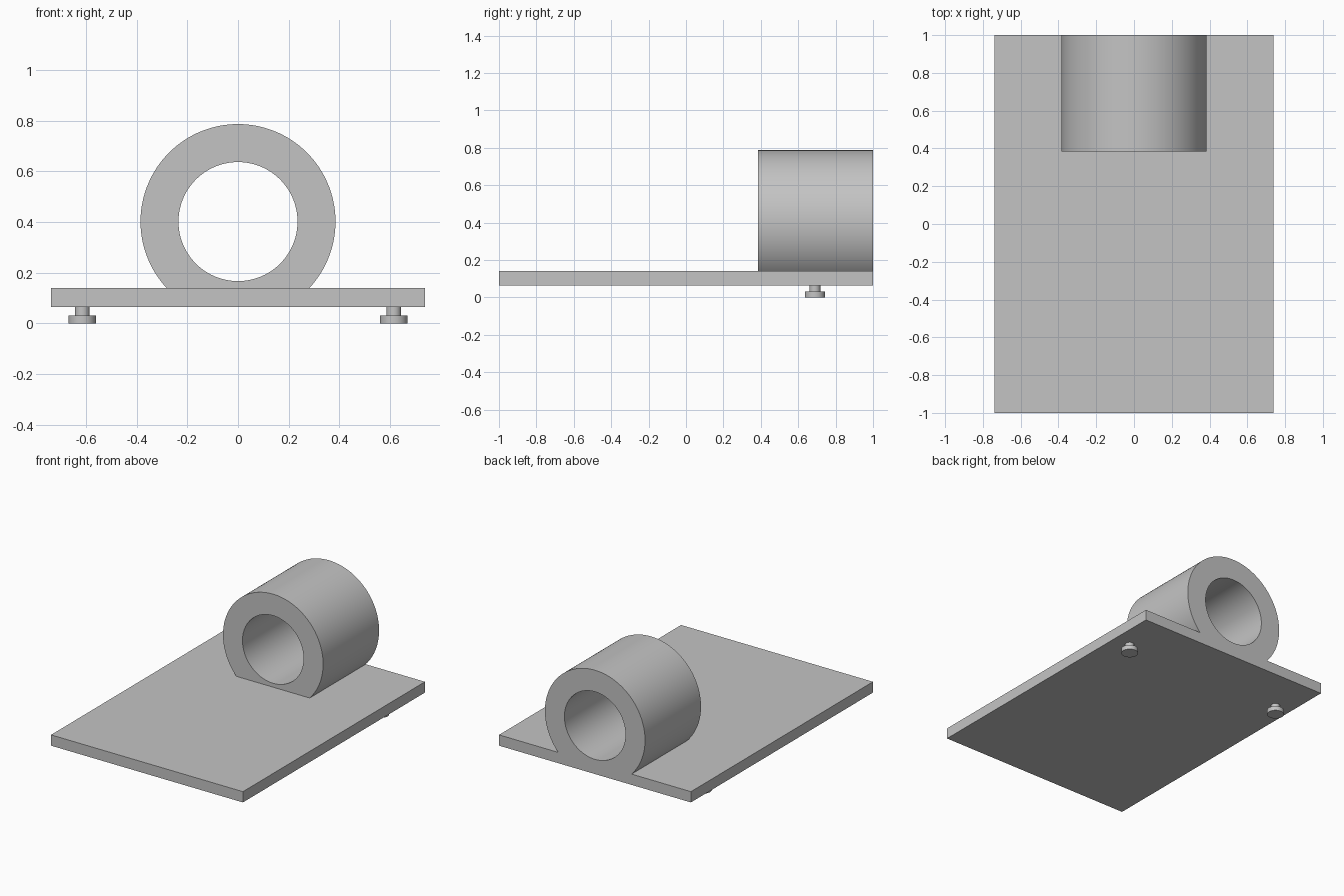
import bpy, bmesh, math

cube = bpy.data.objects.get("Cube")
if cube:
    bpy.data.objects.remove(cube, do_unlink=True)

grey = bpy.data.materials.new("plain_grey")
grey.use_nodes = True
colour = (0.55, 0.55, 0.55, 1)
grey.diffuse_color = colour
grey.node_tree.nodes["Principled BSDF"].inputs["Base Color"].default_value = colour

PLATE_BOTTOM, PLATE_TOP = 0.065, 0.14
HALF_WIDTH, BACK = 0.738, 1.0


def finish(name, bm):
    """Turn a bmesh into a grey object with sharp edges kept."""
    bmesh.ops.recalc_face_normals(bm, faces=bm.faces)
    mesh = bpy.data.meshes.new(name)
    bm.to_mesh(mesh)
    bm.free()
    mesh.materials.append(grey)
    obj = bpy.data.objects.new(name, mesh)
    bpy.context.collection.objects.link(obj)
    bpy.ops.object.select_all(action="DESELECT")
    obj.select_set(True)
    bpy.context.view_layer.objects.active = obj
    bpy.ops.object.shade_smooth_by_angle(angle=math.radians(30))
    return obj


def base_plate():
    bm = bmesh.new()
    bmesh.ops.create_cube(bm, size=1)
    bmesh.ops.scale(bm, verts=bm.verts,
                    vec=(2 * HALF_WIDTH, 2 * BACK, PLATE_TOP - PLATE_BOTTOM))
    bmesh.ops.translate(bm, verts=bm.verts, vec=(0, 0, (PLATE_TOP + PLATE_BOTTOM) / 2))
    finish("base_plate", bm)


def tube_holder(outer=0.385, inner=0.235, centre=0.402, front=0.385):
    """Thick tube along y, cut flat where it meets the plate."""
    drop = centre - PLATE_TOP
    corner = -math.asin(drop / outer)
    sweep = math.pi - 2 * corner
    arc_steps, flat_steps = 96, 32
    angles = [corner + sweep * i / arc_steps for i in range(arc_steps)]
    angles += [corner + sweep + (2 * math.pi - sweep) * i / flat_steps
               for i in range(flat_steps)]

    bm = bmesh.new()
    rings = []
    for y in (front, BACK):
        for is_outer in (True, False):
            ring = []
            for i, a in enumerate(angles):
                r = outer if is_outer else inner
                if is_outer and i > arc_steps:
                    r = drop / -math.sin(a)
                ring.append(bm.verts.new((r * math.cos(a), y, centre + r * math.sin(a))))
            rings.append(ring)
    front_out, front_in, back_out, back_in = rings

    # End faces, bore and outer wall; the flat underside is closed by the plate
    count = len(angles)
    for a, b in ((front_out, front_in), (back_in, back_out),
                 (front_in, back_in), (back_out, front_out)):
        for i in range(count):
            if a is back_out and i >= arc_steps:
                continue
            j = (i + 1) % count
            bm.faces.new((a[i], a[j], b[j], b[i]))
    finish("tube_holder", bm)


def foot(name, x, y=0.689):
    """Stepped round foot, lathed from a profile."""
    profile = [(0, 0), (0.054, 0), (0.054, 0.031), (0.029, 0.031), (0.029, PLATE_BOTTOM)]
    bm = bmesh.new()
    verts = [bm.verts.new((r, 0, z)) for r, z in profile]
    edges = [bm.edges.new(pair) for pair in zip(verts, verts[1:])]
    bmesh.ops.spin(bm, geom=verts + edges, cent=(0, 0, 0), axis=(0, 0, 1),
                   angle=2 * math.pi, steps=48)
    bmesh.ops.remove_doubles(bm, verts=bm.verts, dist=0.0005)
    finish(name, bm).location = (x, y, 0)


base_plate()
tube_holder()
for side, sign in (("left", 1), ("right", -1)):
    foot(side + "_foot", sign * 0.615)
